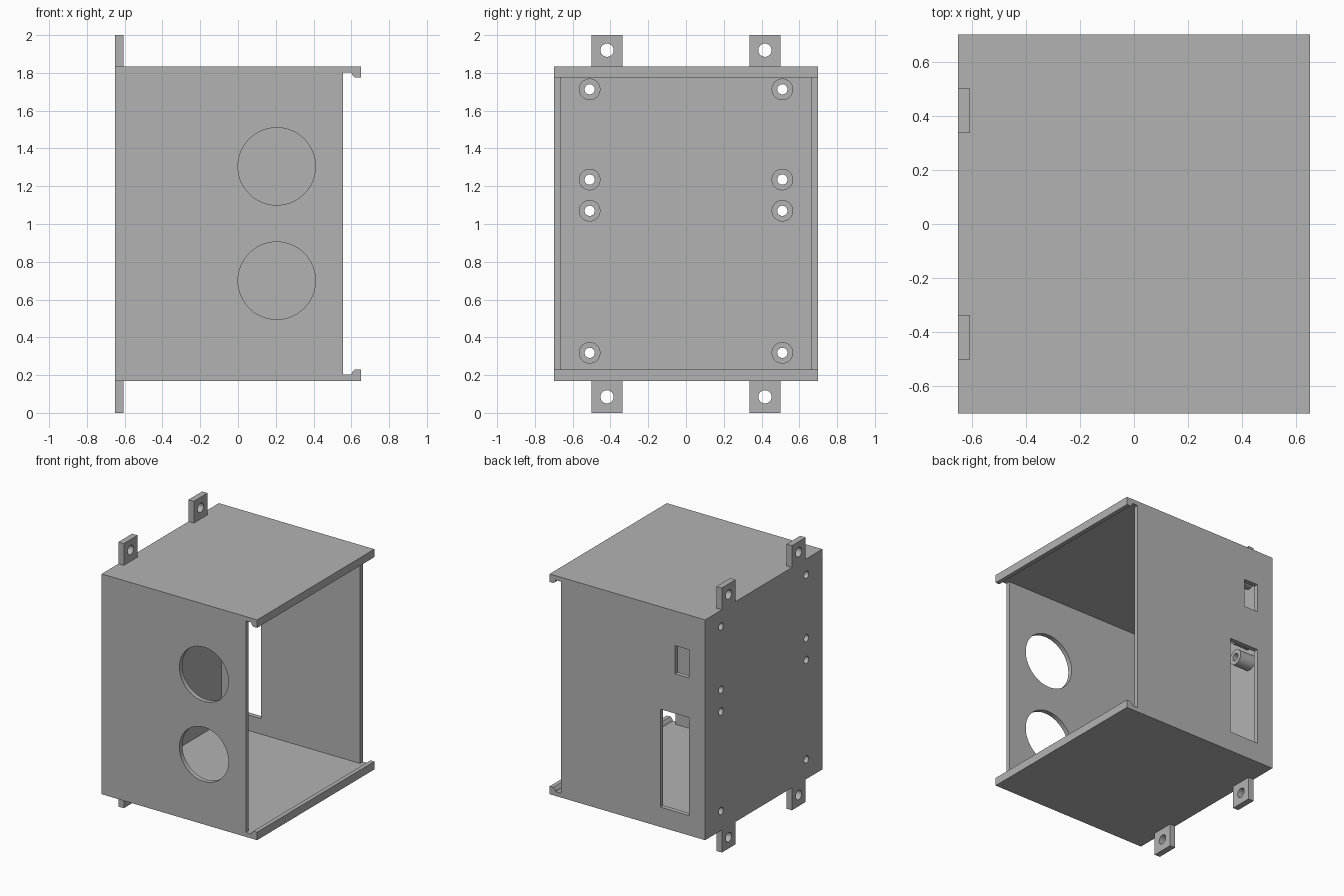
import bpy, bmesh
from math import radians
from mathutils import Matrix, Vector

if "Cube" in bpy.data.objects:
    bpy.data.objects.remove(bpy.data.objects["Cube"], do_unlink=True)

grey = bpy.data.materials.new("plain_grey")
grey.use_nodes = True
GREY = (0.45, 0.45, 0.45, 1)
grey.diffuse_color = GREY
grey.node_tree.nodes["Principled BSDF"].inputs["Base Color"].default_value = GREY


def finish(name, bm):
    bmesh.ops.recalc_face_normals(bm, faces=bm.faces)
    mesh = bpy.data.meshes.new(name)
    bm.to_mesh(mesh)
    bm.free()
    mesh.materials.append(grey)
    obj = bpy.data.objects.new(name, mesh)
    bpy.context.collection.objects.link(obj)
    return obj


def box(name, low, high):
    low, high = Vector(low), Vector(high)
    bm = bmesh.new()
    bmesh.ops.create_cube(bm, size=1, matrix=Matrix.Translation((low + high) / 2)
                          @ Matrix.Diagonal((*(high - low), 1)))
    return finish(name, bm)


def cylinder(name, radius, start, end, segments=32):
    start, end = Vector(start), Vector(end)
    axis = end - start
    turn = axis.to_track_quat("Z", "Y").to_matrix().to_4x4()
    bm = bmesh.new()
    bmesh.ops.create_cone(bm, cap_ends=True, segments=segments, radius1=radius, radius2=radius,
                          depth=axis.length, matrix=Matrix.Translation((start + end) / 2) @ turn)
    return finish(name, bm)


def prism(name, outline, y0, y1):
    bm = bmesh.new()
    face = bm.faces.new([bm.verts.new((x, y0, z)) for x, z in outline])
    grown = bmesh.ops.extrude_face_region(bm, geom=[face])["geom"]
    bmesh.ops.translate(bm, vec=(0, y1 - y0, 0),
                        verts=[v for v in grown if isinstance(v, bmesh.types.BMVert)])
    return finish(name, bm)


def combine(target, tool, operation="DIFFERENCE"):
    mod = target.modifiers.new("combine", "BOOLEAN")
    mod.operation, mod.solver, mod.object = operation, "EXACT", tool
    bpy.context.view_layer.objects.active = target
    bpy.ops.object.modifier_apply(modifier=mod.name)
    bpy.data.objects.remove(tool, do_unlink=True)


BACK, INNER, RIM, OPEN = -0.65, -0.605, 0.555, 0.65
HALF, WALL = 0.70, 0.665
LOW, HIGH, MID = 0.17, 1.835, 1.0025
FLOOR, CEILING = 0.203, 1.802

# Hollow housing
housing = box("housing", (BACK, -HALF, LOW), (OPEN, HALF, HIGH))
combine(housing, box("cavity", (INNER, -WALL, FLOOR), (0.58, WALL, CEILING)))

# Open side with a snap lip along the floor and the ceiling
lower = [(RIM, FLOOR), (0.60, FLOOR), (0.605, 0.217), (0.618, 0.23), (0.8, 0.23)]
upper = [(x, 2 * MID - z) for x, z in reversed(lower)]
combine(housing, prism("opening", lower + upper, -0.8, 0.8))

# Round holes in the front wall
for z in (0.70, 1.305):
    combine(housing, cylinder("port", 0.205, (0.205, -0.8, z), (0.205, -0.6, z), 64))

# Rectangular windows in the rear wall
combine(housing, box("window", (-0.517, 0.6, 0.32), (-0.275, 0.8, 1.06)))
combine(housing, box("window", (-0.517, 0.6, 1.36), (-0.40, 0.8, 1.573)))

# Hollow standoffs with screw holes through the mounting plate
for y in (-0.51, 0.51):
    for z in (0.318, 1.07, 1.235, 1.713):
        combine(housing, cylinder("standoff", 0.057, (-0.63, y, z), (-0.478, y, z)), "UNION")
        combine(housing, cylinder("screw_hole", 0.027, (-0.8, y, z), (-0.4, y, z)))

# Mounting tabs above and below the plate
for y in (-0.418, 0.418):
    for outer, inner, hole in ((2.0, HIGH - 0.02, 1.92), (0.0, LOW + 0.02, 0.085)):
        tab = box("tab", (BACK, y - 0.082, min(outer, inner)), (INNER, y + 0.082, max(outer, inner)))
        combine(housing, tab, "UNION")
        combine(housing, cylinder("tab_hole", 0.035, (-0.8, y, hole), (-0.5, y, hole)))

bpy.ops.object.select_all(action="DESELECT")
housing.select_set(True)
bpy.context.view_layer.objects.active = housing
bpy.ops.object.shade_smooth_by_angle(angle=radians(30))
